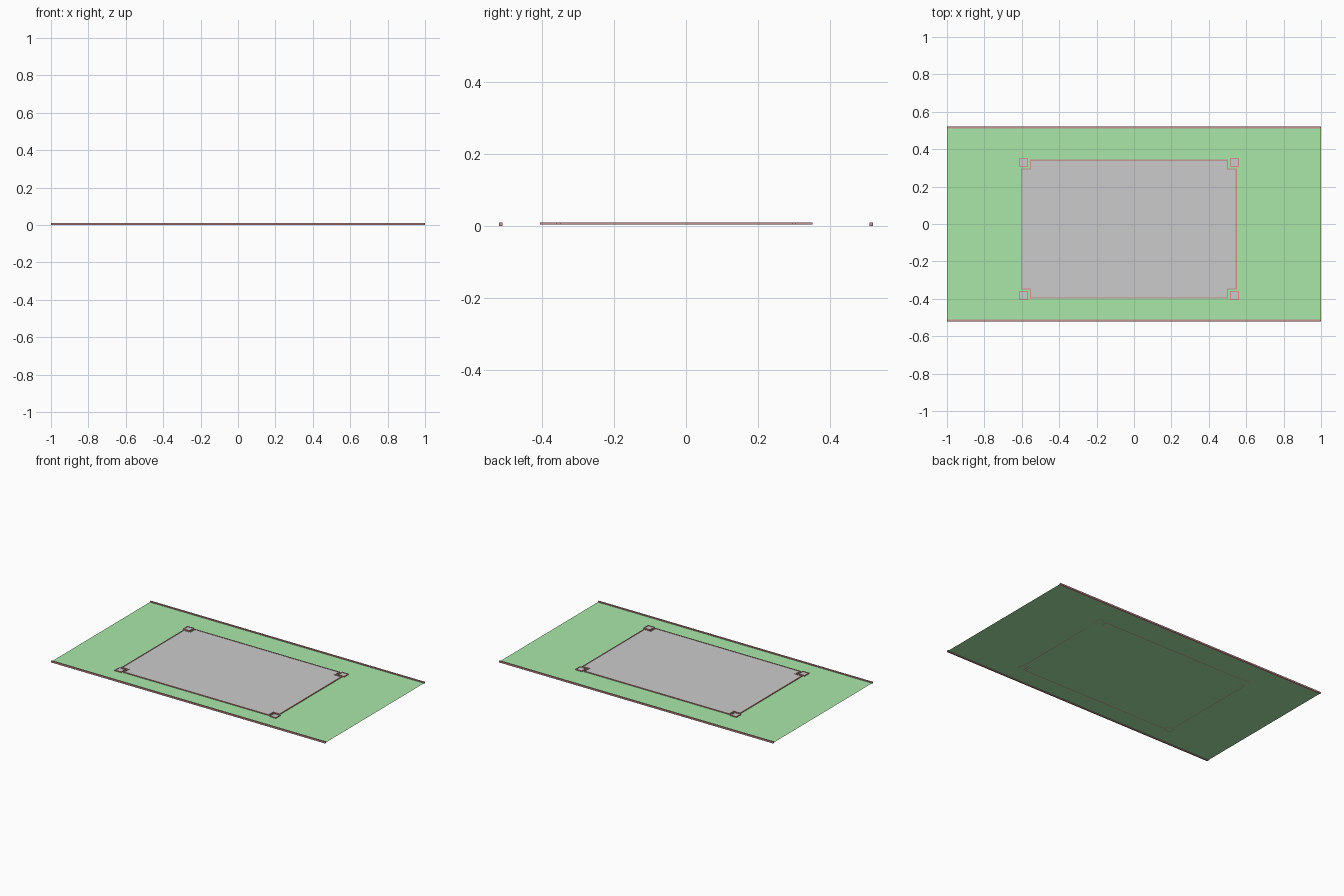
import bpy, bmesh

if "Cube" in bpy.data.objects:
    bpy.data.objects.remove(bpy.data.objects["Cube"])

CX, CY = -0.027, -0.027      # centre of the paved area
HX, HY = 0.577, 0.371        # half size of the paved area
NOTCH = 0.047                # corner notch around each pier
PIER = 0.048                 # pier side
PX, PY = 0.564, 0.3555       # pier centres relative to the paved area
GROUND = 0.004
CURB_TOP = 0.01
FLOOR_TOP = 0.008


def material(name, color):
    m = bpy.data.materials.new(name)
    m.diffuse_color = (*color, 1)
    m.use_nodes = True
    m.node_tree.nodes["Principled BSDF"].inputs["Base Color"].default_value = m.diffuse_color
    return m


def finish(name, bm, mat=None):
    bmesh.ops.recalc_face_normals(bm, faces=bm.faces[:])
    me = bpy.data.meshes.new(name)
    bm.to_mesh(me)
    bm.free()
    ob = bpy.data.objects.new(name, me)
    bpy.context.collection.objects.link(ob)
    if mat:
        me.materials.append(mat)
    return ob


def slab(name, outline, z0, z1, mat=None):
    """Solid prism from an outline."""
    bm = bmesh.new()
    low = [bm.verts.new((x, y, z0)) for x, y in outline]
    high = [bm.verts.new((x, y, z1)) for x, y in outline]
    bm.faces.new(low)
    bm.faces.new(high)
    for i in range(len(outline)):
        j = (i + 1) % len(outline)
        bm.faces.new((low[i], low[j], high[j], high[i]))
    return finish(name, bm, mat)


def curb(name, outer, inner, z0, z1, mat):
    """Rectangular-section rim between two matching outlines."""
    bm = bmesh.new()
    rings = [[bm.verts.new((x, y, z)) for x, y in line]
             for line, z in ((outer, z0), (outer, z1), (inner, z1), (inner, z0))]
    n = len(outer)
    for k in range(4):
        a, b = rings[k], rings[(k + 1) % 4]
        for i in range(n):
            j = (i + 1) % n
            bm.faces.new((a[i], a[j], b[j], b[i]))
    return finish(name, bm, mat)


def rect(cx, cy, hx, hy):
    return [(cx - hx, cy - hy), (cx + hx, cy - hy), (cx + hx, cy + hy), (cx - hx, cy + hy)]


def notched(inset):
    """Rectangle with square notches cut out of its corners."""
    x, y = HX - inset, HY - inset
    pts = []
    for sx, sy in ((-1, -1), (1, -1), (1, 1), (-1, 1)):
        corner = [(sx * x, sy * (y - NOTCH)),
                  (sx * (x - NOTCH), sy * (y - NOTCH)),
                  (sx * (x - NOTCH), sy * y)]
        pts += corner if sx * sy > 0 else corner[::-1]
    return [(CX + px, CY + py) for px, py in pts]


green = material("grass_green", (0.40, 0.80, 0.40))
brick = material("brick_red", (0.60, 0.30, 0.29))

# lawn sheet
bm = bmesh.new()
bm.faces.new([bm.verts.new((x, y, GROUND)) for x, y in rect(0, 0, 1, 0.518)])
finish("lawn", bm, green)

# long edging strips
for side, sy in (("front", -1), ("back", 1)):
    slab(side + "_edging", rect(0, sy * 0.515, 1, 0.005), 0, 0.01, brick)

# paved floor and its curb
slab("paved_floor", notched(0.005), GROUND + 0.001, FLOOR_TOP)
curb("floor_curb", notched(0), notched(0.006), GROUND, CURB_TOP, brick)

# corner piers
for label, sx, sy in (("front_left", -1, -1), ("front_right", 1, -1),
                      ("back_left", -1, 1), ("back_right", 1, 1)):
    x, y, h = CX + sx * PX, CY + sy * PY, PIER / 2
    slab(label + "_pier", rect(x, y, h - 0.005, h - 0.005), GROUND + 0.001, FLOOR_TOP)
    curb(label + "_pier_curb", rect(x, y, h, h), rect(x, y, h - 0.006, h - 0.006),
         GROUND, CURB_TOP, brick)
